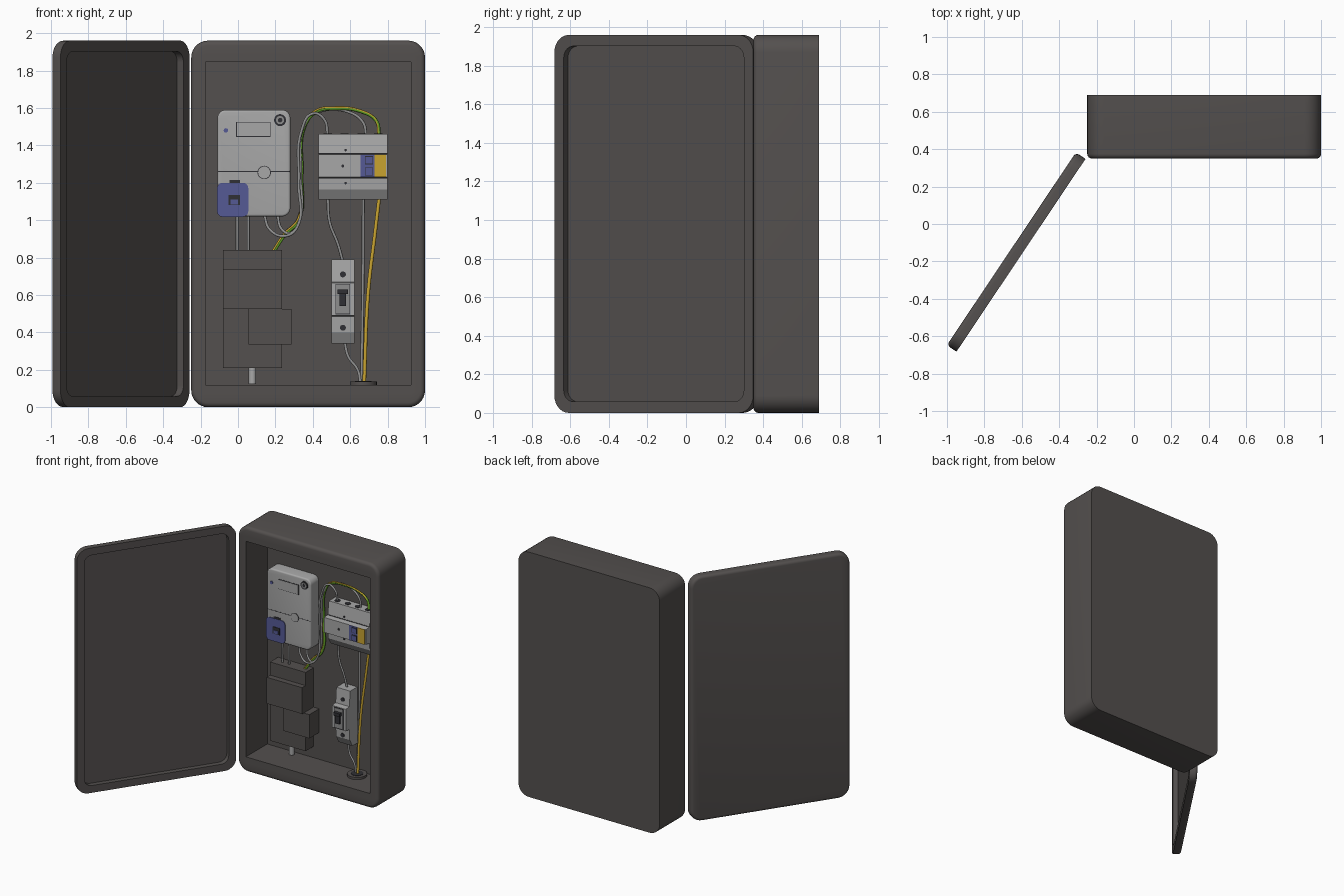
import bpy, bmesh, math
from mathutils import Matrix

if "Cube" in bpy.data.objects:
    bpy.data.objects.remove(bpy.data.objects["Cube"])

def mat(name, r, g, b):
    m = bpy.data.materials.new(name)
    m.diffuse_color = (r, g, b, 1)
    m.use_nodes = True
    m.node_tree.nodes["Principled BSDF"].inputs["Base Color"].default_value = m.diffuse_color
    return m

CASE = mat("dark casing", 0.088, 0.08, 0.077)
LIGHT = mat("light grey plastic", 0.39, 0.39, 0.39)
CABLE = mat("grey cable", 0.27, 0.27, 0.27)
BLACK = mat("near black", 0.03, 0.03, 0.035)
BLUE = mat("blue plastic", 0.09, 0.10, 0.30)
YELLOW = mat("yellow", 0.58, 0.37, 0.03)
GREEN = mat("green", 0.12, 0.36, 0.02)
BACK = 0.62  # inner back wall of the cabinet

def finish(bm, name, m, smooth=True):
    bmesh.ops.remove_doubles(bm, verts=bm.verts, dist=1e-5)
    bmesh.ops.recalc_face_normals(bm, faces=bm.faces)
    me = bpy.data.meshes.new(name)
    bm.to_mesh(me)
    bm.free()
    me.materials.append(m)
    ob = bpy.data.objects.new(name, me)
    bpy.context.collection.objects.link(ob)
    if smooth:
        bpy.ops.object.select_all(action='DESELECT')
        ob.select_set(True)
        bpy.context.view_layer.objects.active = ob
        bpy.ops.object.shade_smooth_by_angle(angle=math.radians(32))
    return ob

def rounded_loop(x0, x1, z0, z1, r, n=7):
    pts = []
    for k, (cx, cz) in enumerate(((x1 - r, z1 - r), (x0 + r, z1 - r), (x0 + r, z0 + r), (x1 - r, z0 + r))):
        for i in range(n + 1):
            a = math.pi / 2 * (k + i / n)
            pts.append((cx + r * math.cos(a), cz + r * math.sin(a)))
    return pts

def loft(name, rect, stations, m):
    """Rounded rectangles (y, inset, corner radius) joined in order and capped."""
    x0, x1, z0, z1 = rect
    bm = bmesh.new()
    rings = []
    for y, d, r in stations:
        pts = rounded_loop(x0 + d, x1 - d, z0 + d, z1 - d, r)
        rings.append([bm.verts.new((x, y, z)) for x, z in pts])
    for a, b in zip(rings, rings[1:]):
        for i in range(len(a)):
            j = (i + 1) % len(a)
            bm.faces.new((a[i], a[j], b[j], b[i]))
    bm.faces.new(rings[0])
    bm.faces.new(rings[-1])
    return finish(bm, name, m)

def fillet(y, r, corner, out=-1, n=4):
    """Stations of a rounded edge that ends on the plane y."""
    res = []
    for i in range(n + 1):
        a = math.pi / 2 * i / n
        d = r * (1 - math.cos(a))
        res.append((y - out * r * (1 - math.sin(a)), d, corner - d))
    return res

def block(name, x0, x1, z0, z1, y0, m, y1=BACK):
    bm = bmesh.new()
    bmesh.ops.create_cube(bm, size=1)
    bmesh.ops.scale(bm, vec=(x1 - x0, y1 - y0, z1 - z0), verts=bm.verts)
    bmesh.ops.translate(bm, vec=((x0 + x1) / 2, (y0 + y1) / 2, (z0 + z1) / 2), verts=bm.verts)
    return finish(bm, name, m, False)

def plate(name, x0, x1, z0, z1, face_y, m, t=0.004):
    return block(name, x0, x1, z0, z1, face_y - t, m, face_y + 0.001)

def cylinder(name, loc, r, h, m, axis='Z', n=24):
    bm = bmesh.new()
    bmesh.ops.create_cone(bm, cap_ends=True, segments=n, radius1=r, radius2=r, depth=h)
    if axis == 'Y':
        bmesh.ops.rotate(bm, matrix=Matrix.Rotation(math.pi / 2, 3, 'X'), verts=bm.verts)
    bmesh.ops.translate(bm, vec=loc, verts=bm.verts)
    return finish(bm, name, m)

def profile(name, x0, x1, pts, m):
    """Side profile (y, z) extruded across x."""
    bm = bmesh.new()
    a = [bm.verts.new((x0, y, z)) for y, z in pts]
    b = [bm.verts.new((x1, y, z)) for y, z in pts]
    for i in range(len(a)):
        j = (i + 1) % len(a)
        bm.faces.new((a[i], a[j], b[j], b[i]))
    bm.faces.new(a)
    bm.faces.new(b)
    return finish(bm, name, m, False)

def cable(name, pts, m, r=0.008, shift=(0, 0, 0)):
    cu = bpy.data.curves.new(name, 'CURVE')
    cu.dimensions = '3D'
    cu.bevel_depth, cu.bevel_resolution, cu.resolution_u = r, 2, 8
    cu.use_fill_caps = True
    sp = cu.splines.new('BEZIER')
    sp.bezier_points.add(len(pts) - 1)
    for p, (x, y, z) in zip(sp.bezier_points, pts):
        p.co = (x + shift[0], y + shift[1], z + shift[2])
        p.handle_left_type = p.handle_right_type = 'AUTO'
    cu.materials.append(m)
    ob = bpy.data.objects.new(name, cu)
    bpy.context.collection.objects.link(ob)
    bpy.ops.object.select_all(action='DESELECT')
    ob.select_set(True)
    bpy.context.view_layer.objects.active = ob
    bpy.ops.object.convert(target='MESH')

# Cabinet body: sharp back edge, rounded front edge, square opening
body = [(0.69, 0, 0.09)] + fillet(0.35, 0.025, 0.09)
body += [(0.35, 0.075, 0), (BACK, 0.075, 0)]
loft("cabinet_body", (-0.25, 1.0, 0, 1.96), body, CASE)
for nm, z0, z1 in (("bottom_lip", 0.07, 0.12), ("top_lip", 1.845, 1.89)):
    block(nm, -0.18, 0.925, z0, z1, 0.35, CASE, BACK + 0.01)

# Open door with a shallow recess on its inner side
door = fillet(0.031, 0.022, 0.09, out=1)[::-1]
door += [(-0.031, 0, 0.09), (-0.031, 0.058, 0.06), (0.009, 0.058, 0.06)]
d = loft("door", (-0.62, 0.62, 0, 1.96), door, CASE)
d.location = (-0.63, -0.15, 0)
d.rotation_euler = (0, 0, math.radians(56.2))

# Energy meter
MY = 0.52
loft("meter_case", (-0.11, 0.28, 1.02, 1.59), [(BACK, 0, 0.045)] + fillet(MY, 0.012, 0.045), LIGHT)
plate("display_frame", -0.01, 0.175, 1.445, 1.525, MY, BLACK, 0.002)
plate("display", -0.006, 0.171, 1.449, 1.521, MY, LIGHT)
cylinder("meter_port_ring", (0.225, MY, 1.535), 0.032, 0.010, BLACK, 'Y')
cylinder("meter_port_face", (0.225, MY, 1.535), 0.022, 0.016, CABLE, 'Y')
cylinder("meter_port_pin", (0.225, MY, 1.535), 0.012, 0.020, BLACK, 'Y')
cylinder("meter_button", (-0.065, MY, 1.48), 0.012, 0.012, BLUE, 'Y', 12)
cylinder("seal_ring", (0.14, MY, 1.255), 0.036, 0.003, BLACK, 'Y')
cylinder("seal_face", (0.14, MY, 1.255), 0.032, 0.007, LIGHT, 'Y')
for x0, x1 in ((-0.105, 0.104), (0.176, 0.278)):
    plate("meter_seam", x0, x1, 1.258, 1.262, MY, BLACK, 0.001)
loft("blue_cover", (-0.112, 0.055, 1.018, 1.20), [(BACK, 0, 0.03), (MY - 0.006, 0, 0.03)], BLUE)
plate("cover_slot", -0.05, 0.01, 1.08, 1.135, MY - 0.006, BLACK)
plate("cover_slot_inner", -0.04, 0.0, 1.085, 1.11, MY - 0.010, BLUE, 0.003)
plate("cover_tab", -0.045, 0.012, 1.195, 1.215, MY, BLACK)

# Dark stepped terminal unit below the meter
block("terminal_base", -0.08, 0.235, 0.21, 0.84, 0.52, CASE)
block("terminal_cover", -0.08, 0.235, 0.525, 0.735, 0.475, CASE)
block("terminal_side_box", 0.055, 0.285, 0.335, 0.525, 0.495, CASE)
cylinder("conduit_stub", (0.077, 0.57, 0.17), 0.02, 0.09, LIGHT)

# Modular protection switch
profile("switch_body", 0.43, 0.80, [(BACK, 1.46), (0.535, 1.46), (0.52, 1.355), (0.475, 1.35),
        (0.475, 1.23), (0.52, 1.225), (0.525, 1.165), (0.56, 1.11), (BACK, 1.11)], LIGHT)
for z in (1.355, 1.225):
    plate("switch_seam", 0.43, 0.80, z - 0.003, z + 0.003, 0.519, BLACK, 0.002)
plate("switch_blue_panel", 0.655, 0.73, 1.23, 1.35, 0.475, BLUE)
plate("switch_yellow_panel", 0.73, 0.79, 1.23, 1.35, 0.475, YELLOW, 0.006)
for z in (1.26, 1.32):
    plate("blue_button_edge", 0.678, 0.722, z - 0.022, z + 0.022, 0.471, BLACK, 0.002)
    plate("blue_button", 0.682, 0.718, z - 0.018, z + 0.018, 0.469, BLUE, 0.004)
for i in range(4):
    cylinder("switch_terminal", (0.48 + i * 0.09, 0.575, 1.46), 0.022, 0.008, BLACK, 'Z', 16)
for z in (1.375, 1.198):
    cylinder("switch_screw", (0.575, 0.522, z), 0.007, 0.012, BLACK, 'Y', 12)
cylinder("switch_knob", (0.56, 0.475, 1.29), 0.008, 0.012, BLACK, 'Y', 12)

# Single breaker with lever
profile("breaker_body", 0.50, 0.622, [(BACK, 0.79), (0.53, 0.79), (0.52, 0.67), (0.475, 0.665),
        (0.475, 0.49), (0.52, 0.485), (0.525, 0.40), (0.56, 0.34), (BACK, 0.34)], LIGHT)
plate("breaker_window_edge", 0.52, 0.60, 0.495, 0.66, 0.475, BLACK, 0.002)
plate("breaker_window", 0.525, 0.595, 0.50, 0.655, 0.473, CABLE, 0.002)
block("breaker_lever", 0.542, 0.578, 0.54, 0.625, 0.455, BLACK, 0.475)
block("breaker_lever_tip", 0.532, 0.588, 0.605, 0.63, 0.445, BLACK, 0.475)
for z in (0.71, 0.425):
    cylinder("breaker_screw", (0.561, 0.524, z), 0.016, 0.012, BLACK, 'Y', 16)

# Floor grommet
cylinder("grommet", (0.67, 0.55, 0.128), 0.072, 0.02, CASE, n=32)
cylinder("grommet_top", (0.67, 0.55, 0.137), 0.045, 0.008, BLACK, n=32)

# Grey wiring
for x in (-0.005, 0.055):
    cable("meter_lead", [(x, 0.57, 1.03), (x, 0.565, 0.93), (x, 0.57, 0.83)], CABLE)
cable("supply_loop_a", [(0.14, 0.57, 1.03), (0.17, 0.55, 0.95), (0.25, 0.53, 0.915), (0.315, 0.54, 0.96),
      (0.325, 0.56, 1.2), (0.34, 0.57, 1.48), (0.40, 0.57, 1.57), (0.46, 0.57, 1.54), (0.48, 0.575, 1.45)], CABLE)
cable("supply_loop_b", [(0.21, 0.57, 1.03), (0.235, 0.55, 0.95), (0.28, 0.54, 0.93), (0.33, 0.55, 1.0),
      (0.335, 0.58, 1.25), (0.36, 0.59, 1.52), (0.45, 0.59, 1.585), (0.60, 0.59, 1.575), (0.67, 0.58, 1.52),
      (0.685, 0.575, 1.45)], CABLE)
cable("breaker_feed", [(0.48, 0.58, 1.12), (0.49, 0.58, 0.99), (0.535, 0.58, 0.87), (0.56, 0.58, 0.78)], CABLE)
cable("neutral_drop", [(0.67, 0.58, 1.12), (0.668, 0.58, 0.7), (0.66, 0.56, 0.13)], CABLE)
cable("breaker_outlet", [(0.57, 0.58, 0.35), (0.59, 0.57, 0.27), (0.64, 0.56, 0.2), (0.655, 0.55, 0.13)], CABLE)

# Two-tone earth wiring
arc = [(0.755, 0.58, 1.45), (0.74, 0.58, 1.53), (0.66, 0.58, 1.58), (0.52, 0.58, 1.597), (0.42, 0.585, 1.58),
       (0.355, 0.595, 1.5), (0.34, 0.60, 1.25), (0.325, 0.60, 1.0), (0.25, 0.59, 0.92), (0.19, 0.575, 0.83)]
cable("earth_green", arc, GREEN, 0.009)
cable("earth_yellow_stripe", arc, YELLOW, 0.006, (-0.004, -0.003, 0.006))
drop = [(0.755, 0.575, 1.12), (0.735, 0.57, 0.95), (0.695, 0.56, 0.6), (0.675, 0.55, 0.13)]
cable("earth_drop_yellow", drop, YELLOW, 0.010)
